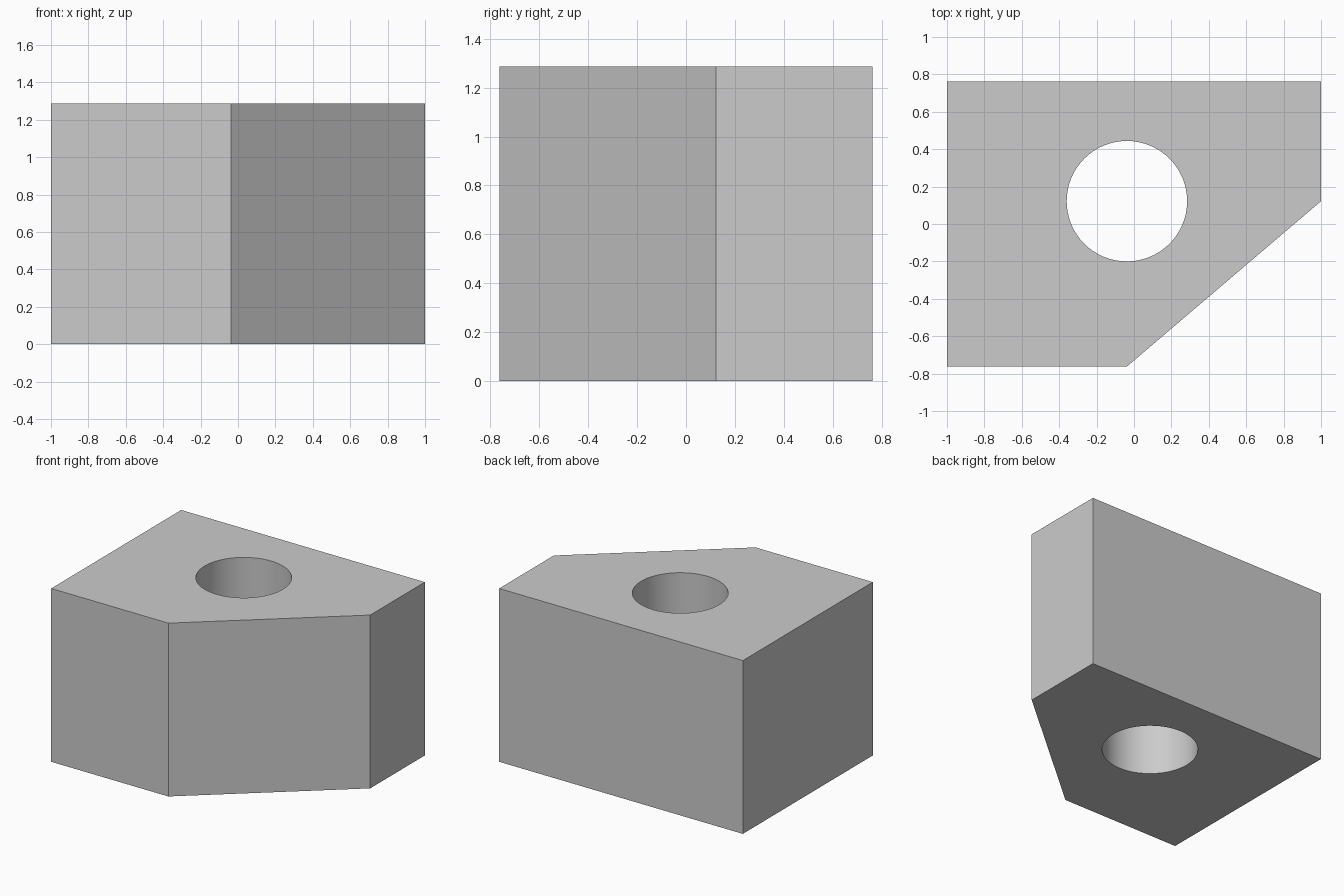
import bpy
import bmesh

if "Cube" in bpy.data.objects:
    bpy.data.objects.remove(bpy.data.objects["Cube"])

HEIGHT = 1.286
HOLE_CENTRE = (-0.038, 0.122)
HOLE_RADIUS = 0.322
OUTLINE = [(-1, -0.762), (-0.038, -0.762), (1, 0.122), (1, 0.762), (-1, 0.762)]

# Block: five-sided outline with one cut corner, extruded upwards
bm = bmesh.new()
base = bm.faces.new([bm.verts.new((x, y, 0)) for x, y in OUTLINE])
top = bmesh.ops.extrude_face_region(bm, geom=[base], use_keep_orig=True)["geom"]
bmesh.ops.translate(bm, vec=(0, 0, HEIGHT),
                    verts=[g for g in top if isinstance(g, bmesh.types.BMVert)])
bmesh.ops.recalc_face_normals(bm, faces=bm.faces)
mesh = bpy.data.meshes.new("block")
bm.to_mesh(mesh)
bm.free()
block = bpy.data.objects.new("block", mesh)
bpy.context.collection.objects.link(block)

# Round through hole
bpy.ops.mesh.primitive_cylinder_add(vertices=64, radius=HOLE_RADIUS, depth=HEIGHT * 2,
                                    location=(*HOLE_CENTRE, HEIGHT / 2))
cutter = bpy.context.object
cutter.name = "hole_cutter"
cutter.hide_render = True

bpy.ops.object.select_all(action="DESELECT")
block.select_set(True)
bpy.context.view_layer.objects.active = block
hole = block.modifiers.new("hole", "BOOLEAN")
hole.operation = "DIFFERENCE"
hole.solver = "EXACT"
hole.object = cutter
bpy.ops.object.modifier_apply(modifier=hole.name)
bpy.data.objects.remove(cutter, do_unlink=True)

# Smooth hole wall, sharp block edges
bpy.ops.object.shade_smooth_by_angle()
